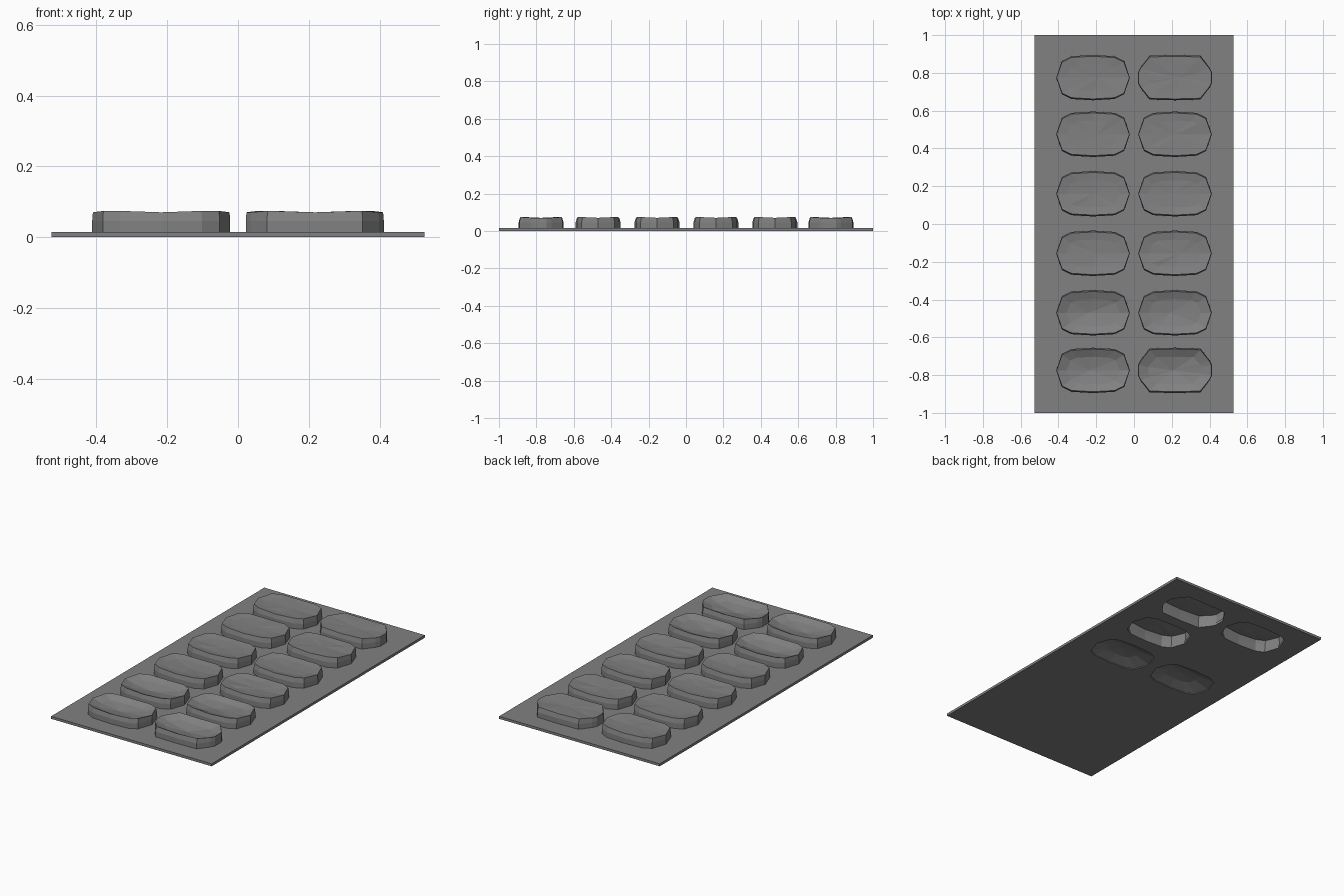
import bpy, bmesh, random

if "Cube" in bpy.data.objects:
    bpy.data.objects.remove(bpy.data.objects["Cube"])

random.seed(4)
grey = bpy.data.materials.new("mid_grey")
grey.diffuse_color = (0.22, 0.22, 0.225, 1)
grey.use_nodes = True
grey.node_tree.nodes["Principled BSDF"].inputs["Base Color"].default_value = grey.diffuse_color

# Quarter outlines of the blisters (right half, top half), mirrored below
ROUNDED = [(0.195, 0.0), (0.165, 0.088), (0.115, 0.113), (0.0, 0.12)]
CHAMFER = [(0.195, 0.03), (0.182, 0.055), (0.135, 0.116), (0.0, 0.12)]
ROWS = [-0.775, -0.47, -0.155, 0.16, 0.475, 0.775]
# Height of the middle of each top, front row to back row
SAG = {-1: [0.036, 0.038, 0.060, 0.062, 0.066, 0.066],
       1: [0.034, 0.046, 0.060, 0.061, 0.066, 0.066]}
PLATE = 0.015


def outline(quarter):
    q1 = list(quarter)
    q2 = [(-x, y) for x, y in reversed(quarter)]
    q3 = [(-x, -y) for x, y in quarter]
    q4 = [(x, -y) for x, y in reversed(quarter)]
    pts = []
    for p in q1 + q2 + q3 + q4:
        if not any(abs(p[0] - a) + abs(p[1] - b) < 1e-5 for a, b in pts):
            pts.append(p)
    return pts


def make(name, bm):
    me = bpy.data.meshes.new(name)
    bm.to_mesh(me)
    bm.free()
    me.materials.append(grey)
    ob = bpy.data.objects.new(name, me)
    bpy.context.collection.objects.link(ob)
    return ob


def skin(bm, rings):
    """Join vertex rings with quads and return them."""
    vs = [[bm.verts.new(p) for p in r] for r in rings]
    n = len(vs[0])
    for a, b in zip(vs, vs[1:]):
        for i in range(n):
            j = (i + 1) % n
            bm.faces.new((a[i], a[j], b[j], b[i]))
    return vs


def fan(bm, ring, tip):
    t = bm.verts.new(tip)
    for i in range(len(ring)):
        bm.faces.new((ring[i], ring[(i + 1) % len(ring)], t))


def blister(name, cx, cy, pts, sag):
    bm = bmesh.new()

    def ring(sx, sy, zf):
        return [(cx + x * sx, cy + y * sy, zf(x)) for x, y in pts]

    def rim(x):
        return 0.069 + (0.005 if 0.05 < abs(x) < 0.17 else 0.001)

    vs = skin(bm, [ring(1, 1, lambda x: PLATE - 0.002),
                   ring(1, 1, lambda x: 0.046),
                   ring(0.99, 0.94, rim),
                   ring(0.72, 0.6, lambda x: 0.45 * rim(x) + 0.55 * sag
                        + random.uniform(-0.002, 0.002))])
    fan(bm, vs[-1], (cx + random.uniform(-0.03, 0.03), cy, sag))
    return make(name, bm)


# Backing plate
bm = bmesh.new()
bmesh.ops.create_cube(bm, size=1)
for v in bm.verts:
    v.co = (v.co.x * 1.055, v.co.y * 2, (v.co.z + 0.5) * PLATE)
plate = make("backing_plate", bm)

# Blisters, with openings below some of them
cut = bmesh.new()
opened = {(1, 5), (1, 4), (-1, 5)}
pushed = {(1, 3), (-1, 3)}
for side in (-1, 1):
    for r, cy in enumerate(ROWS):
        cx = side * 0.217
        special = side == 1 and r in (0, 5)
        pts = outline(CHAMFER if special else ROUNDED)
        blister(f"blister_{'left' if side < 0 else 'right'}_{r}", cx, cy, pts, SAG[side][r])
        if (side, r) in opened | pushed:
            vs = skin(cut, [[(cx + x * 0.97, cy + y * 0.97, z) for x, y in pts]
                            for z in (-0.05, 0.03)])
            cut.faces.new(vs[0][::-1])
            cut.faces.new(vs[1])
        if (side, r) in pushed:
            # Backing dented inwards
            d = bmesh.new()
            vs = skin(d, [[(cx + x, cy + y, 0.003) for x, y in pts],
                          [(cx + x * 0.5, cy + y * 0.5 , 0.03) for x, y in pts]])
            fan(d, vs[-1], (cx, cy, 0.036))
            bmesh.ops.reverse_faces(d, faces=d.faces[:])
            make(f"dented_backing_{r}_{'left' if side < 0 else 'right'}", d)

# Cut the openings out of the plate
cutter = make("opening_cutter", cut)
cutter.hide_render = True
mod = plate.modifiers.new("openings", 'BOOLEAN')
mod.operation = 'DIFFERENCE'
mod.solver = 'EXACT'
mod.object = cutter
bpy.context.view_layer.objects.active = plate
bpy.ops.object.modifier_apply(modifier=mod.name)
bpy.data.objects.remove(cutter)
